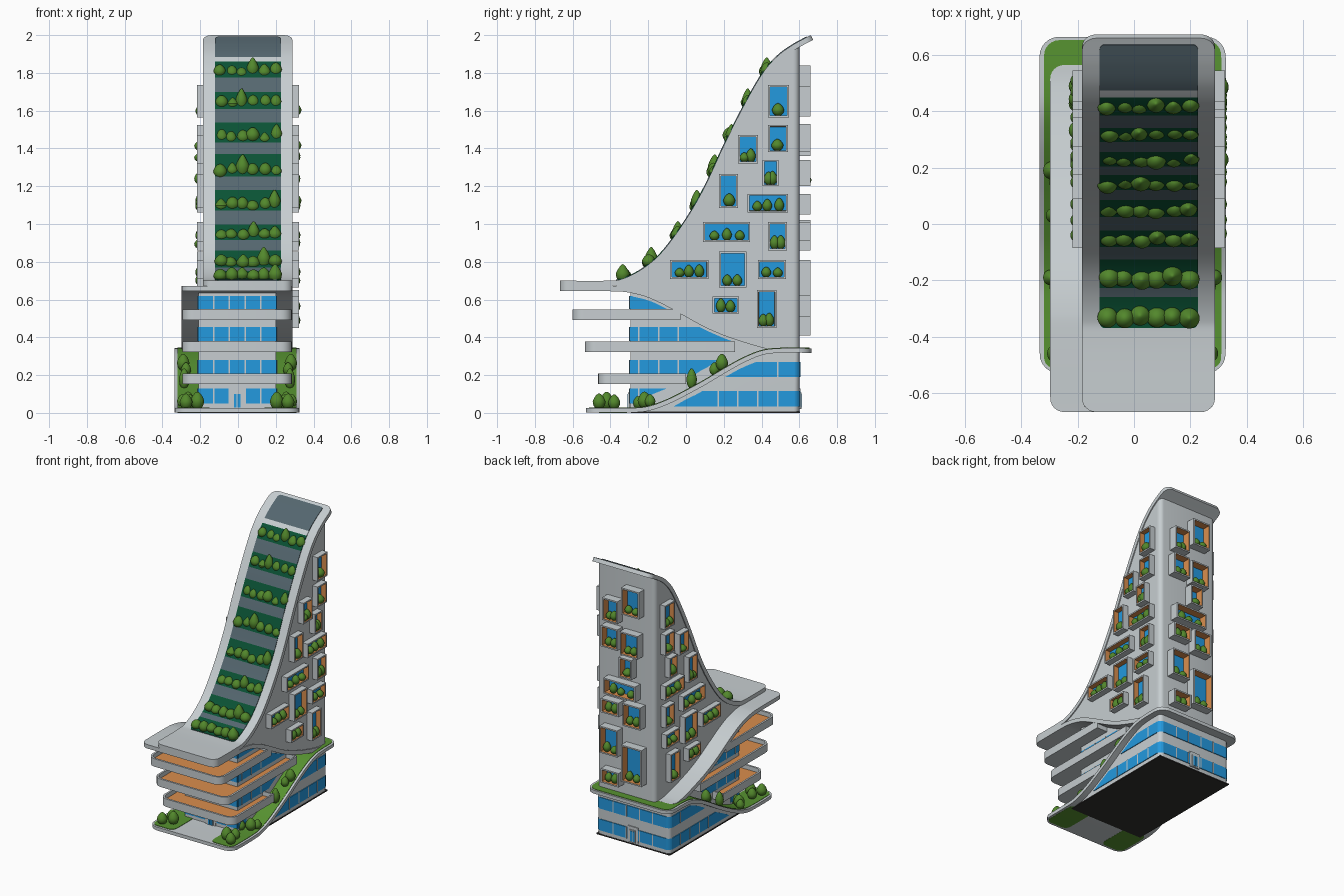
import bpy, bmesh, math, random
from mathutils import Vector, Matrix

if "Cube" in bpy.data.objects:
    bpy.data.objects.remove(bpy.data.objects["Cube"])
random.seed(4)

def material(name, c):
    m = bpy.data.materials.new(name)
    m.diffuse_color = (*c, 1)
    m.use_nodes = True
    m.node_tree.nodes["Principled BSDF"].inputs["Base Color"].default_value = m.diffuse_color
    return m
GREY = material("concrete grey", (.57, .615, .635))
BLUE = material("window blue", (.017, .32, .74))
SLATE = material("slate glass", (.09, .135, .16))
GRASS = material("grass green", (.095, .29, .03))
BUSH = material("bush green", (.085, .245, .025))
PLANT = material("planter dark green", (.003, .085, .035))
ORANGE = material("warm timber", (.70, .27, .075))
BLACK = material("base black", (.03, .028, .027))

def finish(name, bm, mats, smooth=False, recalc=True):
    if recalc:
        bmesh.ops.recalc_face_normals(bm, faces=bm.faces[:])
    me = bpy.data.meshes.new(name)
    bm.to_mesh(me); bm.free()
    for m in mats:
        me.materials.append(m)
    ob = bpy.data.objects.new(name, me)
    bpy.context.collection.objects.link(ob)
    if smooth:
        bpy.ops.object.select_all(action='DESELECT')
        ob.select_set(True)
        bpy.context.view_layer.objects.active = ob
        bpy.ops.object.shade_smooth_by_angle(angle=math.radians(35))
    return ob

def spline(pts, n=14):
    P = [Vector(p) for p in pts]
    P = [2*P[0]-P[1]] + P + [2*P[-1]-P[-2]]
    out = []
    for i in range(1, len(P)-2):
        a, b, c, d = P[i-1:i+3]
        for k in range(n):
            t = k/n
            out.append(.5*(2*b+(c-a)*t+(2*a-5*b+4*c-d)*t*t+(3*b-a-3*c+d)*t**3))
    return out + [P[-2]]
def z_at(path, y): return min(path, key=lambda p: abs(p.x-y)).y
def y_at(path, z): return min(path, key=lambda p: abs(p.y-z)).x
def part(path, a, b): return [p for p in path if a <= p.x <= b]

def sweep(name, path, x0, x1, thick, mats, lift=0, r=0.0, rule=None):
    """Ribbon following a y-z path, plan corners rounded with radius r."""
    L = [0]
    for a, b in zip(path, path[1:]):
        L.append(L[-1]+(b-a).length)
    ends = [r*(1-math.cos(math.radians(a))) for a in range(0, 90, 15)] if r else [0]
    S = sorted(set(ends + [L[-1]-e for e in ends] + [s for s in L if r < s < L[-1]-r]))
    bm, rings = bmesh.new(), []
    for s in S:
        i = next((k for k in range(len(L)-1) if L[k+1] >= s), len(L)-2)
        t = (path[i+1]-path[i]).normalized()
        p, n = path[i]+t*(s-L[i]), Vector((-t.y, t.x))
        d = min(s, L[-1]-s)
        q = r-math.sqrt(max(0, r*r-(r-d)**2)) if d < r else 0
        a, b = p+n*lift, p+n*(lift-thick)
        rings.append([bm.verts.new(v) for v in ((x0+q, a.x, a.y), (x1-q, a.x, a.y), (x1-q, b.x, b.y), (x0+q, b.x, b.y))])
    for A, B in zip(rings, rings[1:]):
        for k in range(4):
            f = bm.faces.new((A[k], A[(k+1) % 4], B[(k+1) % 4], B[k]))
            if rule:
                f.material_index = rule(f.calc_center_median().z)
    bm.faces.new(rings[0]); bm.faces.new(rings[-1])
    return finish(name, bm, mats, True)

def prism(bm, prof, x0, x1):
    f = bm.faces.new([bm.verts.new((x0, p[0], p[1])) for p in prof])
    g = bmesh.ops.extrude_face_region(bm, geom=[f])['geom']
    bmesh.ops.translate(bm, verts=[v for v in g if isinstance(v, bmesh.types.BMVert)], vec=(x1-x0, 0, 0))

def body(name, prof, x0, x1, r=.03):
    bm = bmesh.new()
    prism(bm, prof, x0, x1)
    ym = max(p[0] for p in prof)   # round the vertical back corners
    es = [e for e in bm.edges if all(abs(v.co.y-ym) < 1e-4 for v in e.verts) and abs(e.verts[0].co.x-e.verts[1].co.x) < 1e-4]
    bmesh.ops.bevel(bm, geom=es, offset=r, segments=5, affect='EDGES', profile=.5)
    finish(name, bm, [GREY], True)

def box(bm, x0, x1, y0, y1, z0, z1):
    prism(bm, [(y0, z0), (y1, z0), (y1, z1), (y0, z1)], x0, x1)

# governing curves (y, z): sail front, descending ribbon, rising garden ribbon
SAIL = spline([(-.668, .70), (-.42, .70), (-.33, .712), (-.22, .77), (-.12, .86), (0, 1.025), (.1, 1.20),
               (.2, 1.415), (.3, 1.615), (.4, 1.79), (.48, 1.885), (.56, 1.945), (.66, 2.0)])
DOWN = spline([(-.668, .672), (-.4, .672), (-.3, .665), (-.2, .64), (-.1, .595), (0, .54), (.1, .485),
               (.2, .44), (.3, .405), (.4, .375), (.5, .352), (.565, .346)])
RISE = spline([(-.53, .026), (-.3, .026), (-.2, .035), (-.1, .07), (0, .12), (.1, .175), (.2, .235),
               (.3, .29), (.4, .33), (.5, .342), (.665, .342)])
sweep("sail_ribbon", SAIL, -.185, .288, .028, [GREY], r=.05)
sweep("descending_ribbon", DOWN, -.298, .288, .028, [GREY], r=.05)
sweep("garden_ribbon", RISE, -.336, .326, .024, [GREY], r=.07)

# planted strip up the sail
BANDS = [(.70, .75), (.77, .86), (.915, 1.0), (1.07, 1.18), (1.25, 1.37), (1.43, 1.54), (1.61, 1.70), (1.775, 1.86)]
def strip_rule(z):
    if 1.86 < z < 1.885: return 2
    return 1 if any(a <= z <= b for a, b in BANDS) else 0
sweep("planted_strip", part(spline([(p.x, p.y) for p in SAIL], 3), -.37, .64), -.122, .227, .008, [SLATE, PLANT, GREY], lift=.004, r=.02, rule=strip_rule)

# lawns
for s, a, b in (("left", -.32, -.15), ("right", .14, .31)):
    sweep("front_lawn_"+s, part(RISE, -.515, -.25), a, b, .028, [GRASS], lift=.003, r=.04)
    sweep("side_lawn_"+s, part(RISE, -.32, .59), a, b, .007, [GRASS], lift=.003)
sweep("back_lawn", part(RISE, .48, .655), -.32, .31, .007, [GRASS], lift=.003, r=.055)

# main masses
body("tower_body", [(p.x, p.y-.01) for p in part(DOWN, -.37, .56)] + [(.6, .335), (.6, 1.94)] +
     [(p.x, p.y-.012) for p in reversed(part(SAIL, -.37, .57))], -.178, .281)
body("upper_core", [(-.295, .01)] + [(p.x, p.y-.01) for p in part(RISE, -.28, .54)] +
     [(p.x, p.y-.01) for p in reversed(part(DOWN, -.295, .54))] + [(-.295, .655)], -.21, .202, .001)
body("lower_base", [(p.x, p.y-.012) for p in part(RISE, -.26, .59)] + [(.6, .33), (.6, .002), (-.26, .002)], -.292, .282)
bm = bmesh.new(); box(bm, -.295, .285, -.29, .603, 0, .008)
finish("base_plate", bm, [BLACK])

# glazing rows with mullions
glass, bars = bmesh.new(), bmesh.new()
def side_glass(xs, z0, z1, lo, hi):
    zs = [z0+(z1-z0)*k/4 for k in range(5)]
    prof = [(lo(z), z) for z in zs] + [(hi(z), z) for z in reversed(zs)]
    a, b = max(lo(z0), lo(z1)), min(hi(z0), hi(z1))
    for x in xs:
        prism(glass, prof, x-.005, x+.005)
        for k in range(9):
            y = -.25+.105*k
            if a+.01 < y < b-.01:
                box(bars, x-.007, x+.007, y-.004, y+.004, z0, z1)
def wall_glass(y, z0, z1, x0, x1, n):
    box(glass, x0, x1, y-.005, y+.005, z0, z1)
    for k in range(1, n):
        x = x0+(x1-x0)*k/n
        box(bars, x-.004, x+.004, y-.007, y+.007, z0, z1)
for z0, z1 in ((.05, .13), (.205, .28), (.38, .455), (.55, .62)):
    if z0 < .3:
        hi = lambda z: y_at(RISE, max(.035, z-.06))
    else:
        hi = lambda z: y_at(DOWN, z+.045)
    side_glass((-.21, .202), z0, z1, lambda z: -.292, hi)
    wall_glass(-.295, z0, z1, -.212, .204, 5)
for z0, z1 in ((.035, .115), (.19, .27)):
    side_glass((-.292, .282), z0, z1, lambda z: y_at(RISE, z+.05), lambda z: .574)
    wall_glass(.6, z0, z1, -.265, .255, 5)
    for cx, s in ((-.262, -1), (.252, 1)):   # glass turning the rounded back corners
        arc = [(math.cos(math.radians(a)), math.sin(math.radians(a))) for a in range(0, 91, 18)]
        lo = [glass.verts.new((cx+s*.034*c, .57+.034*n, z0)) for c, n in arc]
        up = [glass.verts.new((cx+s*.034*c, .57+.034*n, z1)) for c, n in arc]
        for k in range(5):
            glass.faces.new((lo[k], lo[k+1], up[k+1], up[k]) if s > 0 else (lo[k+1], lo[k], up[k], up[k+1]))
finish("glazing", glass, [BLUE]); finish("mullions", bars, [GREY])

# doors front and back
frame, pane = bmesh.new(), bmesh.new()
for y, s in ((-.295, -1), (.6, 1)):
    box(frame, -.045, .035, y-.007, y+.007, .02, .13)
    box(frame, -.028, .018, y-.012, y+.012, .02, .108)
    for x in (-.022, -.003):
        box(pane, x, x+.015, y-.014, y+.014, .028, .1)
finish("door_frames", frame, [GREY]); finish("door_panes", pane, [BLUE])

# balcony trays with timber floors
def balcony(name, y0, y1, z0, z1, x0=-.295, x1=.285, r=.06):
    pts = [(x1, y1), (x0, y1)]
    for cx, a0 in ((x0+r, 180), (x1-r, 270)):
        pts += [(cx+r*math.cos(math.radians(a0+a)), y0+r+r*math.sin(math.radians(a0+a))) for a in range(0, 91, 15)]
    bm = bmesh.new()
    f = bm.faces.new([bm.verts.new((x, y, z0)) for x, y in pts])
    g = bmesh.ops.extrude_face_region(bm, geom=[f])['geom']
    bmesh.ops.translate(bm, verts=[v for v in g if isinstance(v, bmesh.types.BMVert)], vec=(0, 0, z1-z0))
    bmesh.ops.recalc_face_normals(bm, faces=bm.faces[:])
    top = max(bm.faces, key=lambda f: f.calc_center_median().z)
    bmesh.ops.inset_individual(bm, faces=[top], thickness=.014)
    bmesh.ops.inset_individual(bm, faces=[top], thickness=.0005, depth=-.03)
    top.material_index = 1
    finish(name, bm, [GREY, ORANGE], True, False)
balcony("balcony_low", -.465, 0, .152, .208)
balcony("balcony_mid", -.535, .26, .322, .378)
balcony("balcony_high", -.602, -.03, .492, .548)

# bushes: egg shapes drawn to a soft point
def bush(bm, x, y, z, r, h, taper=.3, fine=3):
    vs = bmesh.ops.create_icosphere(bm, subdivisions=fine, radius=1)['verts']
    for v in vs:
        k = 1-taper*max(0, v.co.z)
        v.co = Vector((x+v.co.x*r*k, y+v.co.y*r*k, z+h*(v.co.z+.9)/2))

# projecting window boxes: gray frame, timber reveal, glass back
W = [(.435, .545, 1.565, 1.735), (.275, .38, 1.32, 1.47), (.435, .54, 1.38, 1.525), (.405, .49, 1.2, 1.34),
     (.175, .275, 1.085, 1.265), (.325, .54, 1.06, 1.16), (.09, .34, .905, 1.01), (.435, .535, .86, 1.01),
     (-.085, .12, .71, .81), (.175, .32, .665, .855), (.38, .53, .71, .81), (.14, .28, .525, .615), (.375, .48, .45, .65)]
WB = [(-.09, .05, 1.65, 1.84), (.08, .2, 1.57, 1.73), (.08, .21, 1.38, 1.53), (-.08, .06, 1.36, 1.525), (-.03, .07, 1.2, 1.34),
      (-.06, .19, 1.05, 1.16), (.07, .21, .91, 1.01), (-.1, .04, .86, 1.02), (.08, .22, .62, .81), (-.11, .05, .46, .72), (.07, .21, .41, .51)]
pots = bmesh.new()
def window_boxes(name, rects, place, depth):
    bm = bmesh.new()
    fronts = []
    for u0, u1, z0, z1 in rects:
        c = [(u0, z0), (u1, z0), (u1, z1), (u0, z1)]
        A = [bm.verts.new(place(u, -.01, z)) for u, z in c]
        B = [bm.verts.new(place(u, depth, z)) for u, z in c]
        for k in range(4):
            bm.faces.new((A[k], A[(k+1) % 4], B[(k+1) % 4], B[k]))
        bm.faces.new(A); fronts.append(bm.faces.new(B))
        n = 3 if u1-u0 > .18 else 2 if u1-u0 > .115 else random.choice((1, 2))
        for k in range(n):
            u = u0+.02+(u1-u0-.04)*(k+.5+random.uniform(-.1, .1))/n
            bush(pots, *place(u, depth*.55, z0+.01), .026 if n > 1 else .032, random.uniform(.05, .075))
    bmesh.ops.recalc_face_normals(bm, faces=bm.faces[:])
    bmesh.ops.inset_individual(bm, faces=fronts, thickness=.014)
    r = bmesh.ops.inset_individual(bm, faces=fronts, thickness=.0005, depth=-(depth-.004))
    for f in r['faces']: f.material_index = 1
    for f in fronts: f.material_index = 2
    finish(name, bm, [GREY, ORANGE, BLUE], False, False)
window_boxes("window_boxes_right", W, lambda u, d, z: (.281+d, u, z), .042)
window_boxes("window_boxes_left", W, lambda u, d, z: (-.178-d, u, z), .04)
window_boxes("window_boxes_back", WB, lambda u, d, z: (u, .6+d, z), .06)
finish("window_plants", pots, [BUSH], True)

# shrubs on the sail planters
bm = bmesh.new()
for a, b in BANDS:
    y = y_at(SAIL, max(a, .712))+(.03 if a > .72 else 0)
    tall = random.sample(range(6), 2)
    for k in range(6):
        bush(bm, -.092+.058*k+random.uniform(-.006, .006), y+random.uniform(-.008, .006), a-.002+random.uniform(-.005, .008),
             random.uniform(.031, .037), random.uniform(.095, .12) if k in tall[:1] else random.uniform(.06, .082),
             .5 if k in tall else .2)
finish("sail_shrubs", bm, [BUSH], True)

# shrubs on the garden ribbon, both sides
bm = bmesh.new()
for x, y, r, h in ((.27, -.46, .034, .085), (.21, -.42, .036, .095), (.25, -.38, .032, .08), (.20, -.25, .032, .075), (.26, -.22, .036, .09),
                   (.29, -.19, .028, .07), (.28, .03, .028, .11), (.27, .15, .027, .07), (.285, .19, .033, .09)):
    for s in (-1, 1):
        bush(bm, -.005+s*x, y, z_at(RISE, y)-.004, r, h)
finish("garden_shrubs", bm, [BUSH], True)
